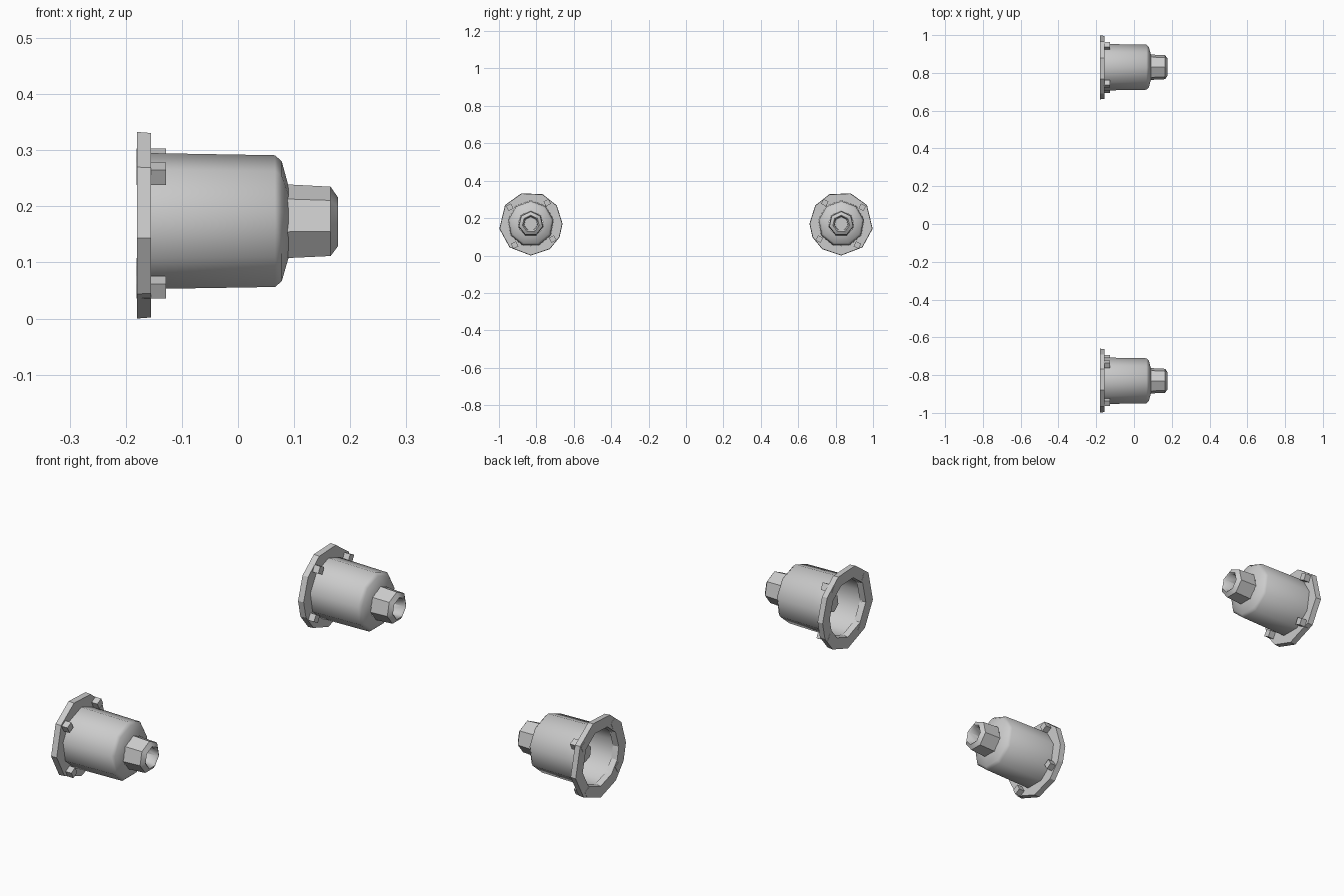
import bpy, bmesh
from math import radians, sin, cos

if "Cube" in bpy.data.objects:
    bpy.data.objects.remove(bpy.data.objects["Cube"])

CY, CZ = -0.83, 0.17   # axis of the left hub; the right one is mirrored


def even(n, phase=0):
    return [phase + 360 * i / n for i in range(n)]


def lathe(name, profile, angles, cy=CY, cz=CZ, caps=(False, False), closed=False, smooth=50):
    """Sweep (x, radius) points around an axis parallel to x, mirrored in y."""
    bm = bmesh.new()
    rings = [[bm.verts.new((x, cy + r * cos(radians(a)), cz + r * sin(radians(a))))
              for a in angles] for x, r in profile]
    n = len(angles)
    pairs = list(zip(rings, rings[1:]))
    if closed:
        pairs.append((rings[-1], rings[0]))
    for a, b in pairs:
        for i in range(n):
            j = (i + 1) % n
            bm.faces.new((a[i], a[j], b[j], b[i]))
    if caps[0]:
        bm.faces.new(rings[0])
    if caps[1]:
        bm.faces.new(rings[-1])
    bmesh.ops.recalc_face_normals(bm, faces=bm.faces)
    me = bpy.data.meshes.new(name)
    bm.to_mesh(me)
    bm.free()
    ob = bpy.data.objects.new(name, me)
    bpy.context.collection.objects.link(ob)
    bpy.ops.object.select_all(action='DESELECT')
    ob.select_set(True)
    bpy.context.view_layer.objects.active = ob
    if smooth:
        bpy.ops.object.shade_smooth_by_angle(angle=radians(smooth))
    mod = ob.modifiers.new("mirror", 'MIRROR')
    mod.use_axis = (False, True, False)
    mod.use_mirror_merge = False
    return ob


# Flange ring with an uneven rim
rim = [0, 35, 68, 107, 144, 189, 228, 270, 307, 335]
lathe("flange", [(-0.18, 0.17), (-0.155, 0.168), (-0.155, 0.118), (-0.18, 0.122)],
      rim, closed=True, smooth=0)

# Hollow body shell, open at the back, chamfered at the front
lathe("body", [(-0.165, 0.125), (0.066, 0.121), (0.078, 0.11), (0.09, 0.066)],
      even(9, 90))

# Nozzle with a recessed tip
lathe("nozzle", [(0.088, 0.069), (0.165, 0.065), (0.178, 0.046), (0.172, 0.039), (0.10, 0.036)],
      even(7, 90), caps=(False, True))

# Axle post inside the cavity
lathe("inner_post", [(-0.11, 0.038), (0.10, 0.038)], even(6, 20), caps=(True, True), smooth=0)

# Four bolts through the flange
for k, a in enumerate((52, 142, 233, 325)):
    lathe(f"bolt_{k + 1}", [(-0.181, 0.021), (-0.128, 0.021)], even(4, a + 20),
          cy=CY + 0.143 * cos(radians(a)), cz=CZ + 0.143 * sin(radians(a)),
          caps=(True, True), smooth=0)
